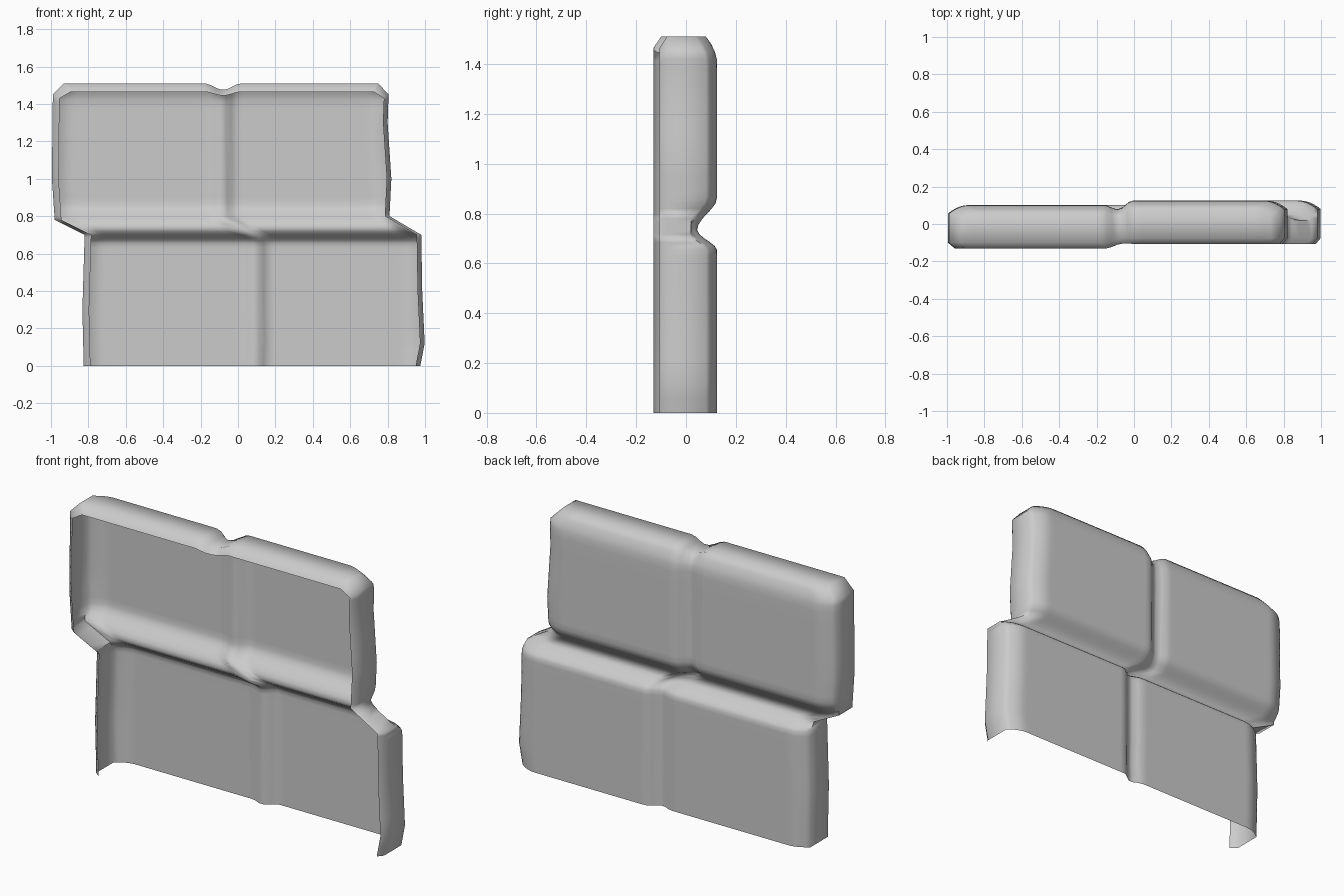
import bpy, bmesh, math

if "Cube" in bpy.data.objects:
    bpy.data.objects.remove(bpy.data.objects["Cube"])

TOP, GROOVE = 1.51, 0.735

def lerp_pts(pts, t):
    """Piecewise linear lookup."""
    if t <= pts[0][0]:
        return pts[0][1]
    for (a, p), (b, q) in zip(pts, pts[1:]):
        if t <= b:
            return p + (q - p) * (t - a) / (b - a)
    return pts[-1][1]

# Outlines of the two staggered courses (z, x)
LEFT = [(0, -.825), (.3, -.832), (.70, -.82), (.78, -.98), (1.0, -.995), (1.45, -.99), (TOP, -.93)]
RIGHT = [(0, .975), (.12, .998), (.4, .985), (.70, .98), (.80, .81), (1.0, .82), (1.3, .80), (1.45, .805), (TOP, .75)]

def joint_x(z):
    return lerp_pts([(.68, .10), (.79, -.08)], z)

def bump(d, w):
    """Smooth bump, 1 at d = 0 and 0 beyond w."""
    return 0.5 + 0.5 * math.cos(math.pi * min(1, abs(d) / w))

def side_offset(x, z):
    """Right-hand blocks sit slightly further back."""
    return 0.012 * max(-1, min(1, (x - joint_x(z)) / .05))

def back_y(x, z, xl, xr):
    y = 0.113 + side_offset(x, z)
    for d in (x - xl, xr - x, TOP - z):
        y -= 0.045 * max(0, 1 - d / .11) ** 2
    y -= 0.035 * bump(x - joint_x(z), .075)
    g = 0.08 * bump(z - GROOVE, .13 if z > GROOVE else .085)
    return max(y - g, 0.02)

zs = [0, .06, .12, .2, .3, .4, .5, .58, .63, .655, .67, .685, .70, .7175, .735,
      .7575, .78, .80, .82, .84, .865, .9, .95, 1.0, 1.1, 1.2, 1.3, 1.38, 1.42, 1.45, 1.48, TOP]
N = 72

bm = bmesh.new()
rows = []
for z in zs:
    xl, xr = lerp_pts(LEFT, z), lerp_pts(RIGHT, z)
    row = []
    for i in range(N + 1):
        u = i / N
        u = u - 0.09 * math.sin(2 * math.pi * u) / math.pi   # denser at the ends
        x = xl + (xr - xl) * u
        dip = 0.035 * bump(x - joint_x(z), .1) * max(0, (z - 1.4) / .11)
        row.append(bm.verts.new((x, back_y(x, z, xl, xr), z - dip)))
    rows.append(row)
for a, b in zip(rows, rows[1:]):
    for i in range(N):
        bm.faces.new((a[i + 1], a[i], b[i], b[i + 1]))

# Open rim: up the left side, across the top, down the right side
rim = [r[0] for r in rows] + rows[-1][1:-1] + [r[-1] for r in reversed(rows)]
n = len(rows)

def extend(loop, move):
    new = [bm.verts.new(move(k, v.co)) for k, v in enumerate(loop)]
    for k in range(len(loop) - 1):
        bm.faces.new((loop[k], new[k], new[k + 1], loop[k + 1]))
    return new

def wall(k, c):
    y = -0.088 + side_offset(c.x, c.z) + 0.01 * bump(c.x - joint_x(c.z), .07)
    return (c.x, y, c.z)

def lip(k, c):
    on_left, on_right = k < n, k >= len(rim) - n
    x = c.x + (.036 if on_left else 0) - (.025 if on_right else 0)
    drop = .045 * max(0, (c.z - 1.4) / .11)
    return (x, c.y - .03, c.z - drop)

mid = extend(rim, wall)
extend(mid, lip)

bmesh.ops.recalc_face_normals(bm, faces=bm.faces)
mesh = bpy.data.meshes.new("block_wall_shell")
bm.to_mesh(mesh)
bm.free()
wall_obj = bpy.data.objects.new("block_wall_shell", mesh)
bpy.context.collection.objects.link(wall_obj)
bpy.context.view_layer.objects.active = wall_obj
wall_obj.select_set(True)
bpy.ops.object.shade_smooth_by_angle(angle=math.radians(60))
